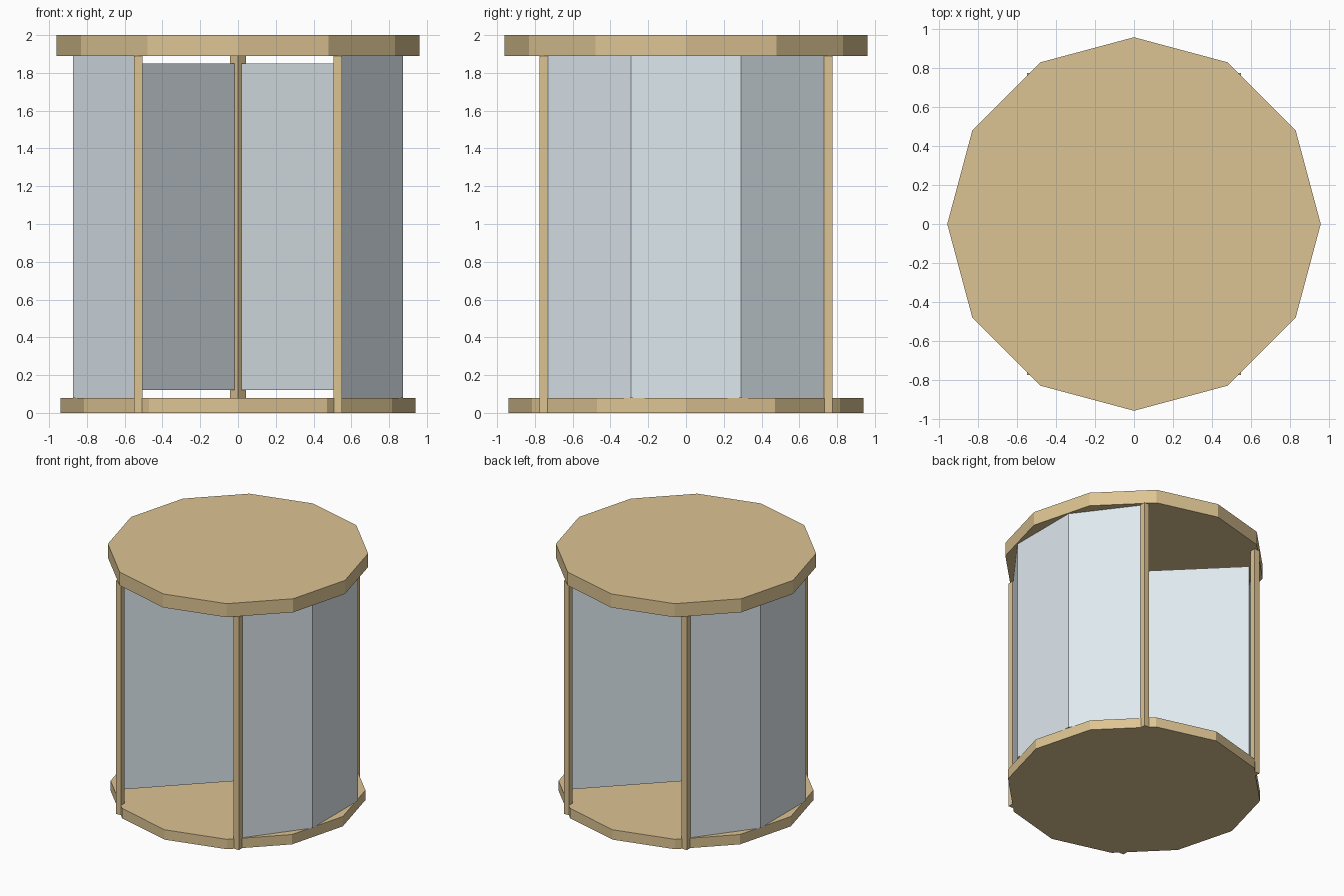
import bpy, bmesh
from math import cos, sin, radians, pi
from mathutils import Matrix

if "Cube" in bpy.data.objects:
    bpy.data.objects.remove(bpy.data.objects["Cube"])


def material(name, rgb):
    m = bpy.data.materials.new(name)
    m.diffuse_color = (*rgb, 1)
    m.use_nodes = True
    m.node_tree.nodes["Principled BSDF"].inputs["Base Color"].default_value = m.diffuse_color
    return m


TAN = material("tan_frame", (0.72, 0.55, 0.29))
GLASS = material("pale_glass", (0.73, 0.81, 0.86))


def finish(bm, name, mat):
    bmesh.ops.recalc_face_normals(bm, faces=bm.faces)
    me = bpy.data.meshes.new(name)
    bm.to_mesh(me)
    bm.free()
    ob = bpy.data.objects.new(name, me)
    bpy.context.collection.objects.link(ob)
    me.materials.append(mat)
    return ob


def box(name, size, centre, mat, turn=0):
    bm = bmesh.new()
    bmesh.ops.create_cube(bm, size=1)
    bm.transform(Matrix.Rotation(turn, 4, 'Z') @ Matrix.Translation(centre)
                 @ Matrix.Diagonal((*size, 1)))
    return finish(bm, name, mat)


def prism(name, sides, radius, z0, z1, mat):
    bm = bmesh.new()
    ring = [bm.verts.new((radius * cos(2 * pi * i / sides),
                          radius * sin(2 * pi * i / sides), z0)) for i in range(sides)]
    face = bm.faces.new(ring)
    bmesh.ops.solidify
    top = bmesh.ops.extrude_face_region(bm, geom=[face], use_keep_orig=True)
    bmesh.ops.translate(bm, vec=(0, 0, z1 - z0),
                        verts=[v for v in top["geom"] if isinstance(v, bmesh.types.BMVert)])
    return finish(bm, name, mat)


def curved_wall(name, side):
    # three flat facets, thin, closed at the ends
    bm = bmesh.new()
    rows = []
    for a in (-55.2, -18.4, 18.4, 55.2):
        c, s = side * cos(radians(a)), sin(radians(a))
        rows.append([bm.verts.new((r * c, r * s, z))
                     for r, z in ((0.92, 0.08), (0.92, 1.89), (0.91, 1.89), (0.91, 0.08))])
    for a, b in zip(rows, rows[1:]):
        for i in range(4):
            j = (i + 1) % 4
            bm.faces.new((a[i], a[j], b[j], b[i]))
    bm.faces.new(rows[0])
    bm.faces.new(rows[-1])
    return finish(bm, name, GLASS)


# floor, roof and four-sided central shaft
prism("floor", 12, 0.94, 0, 0.08, TAN)
prism("roof", 12, 0.96, 1.89, 2.0, TAN)
prism("central_shaft", 4, 0.042, 0.08, 1.89, TAN)

# curved side walls and corner posts
for side, sname in ((-1, "left"), (1, "right")):
    curved_wall(sname + "_curved_wall", side)
    for end, ename in ((-1, "front"), (1, "back")):
        box(f"{ename}_{sname}_post", (0.045, 0.045, 1.89),
            (side * 0.528, end * 0.754, 0.945), TAN)

# four rotating door wings in an X
for k in range(4):
    box(f"door_wing_{k + 1}", (0.825, 0.01, 1.73), (0.4375, 0, 0.985), GLASS,
        turn=pi / 4 + k * pi / 2)
